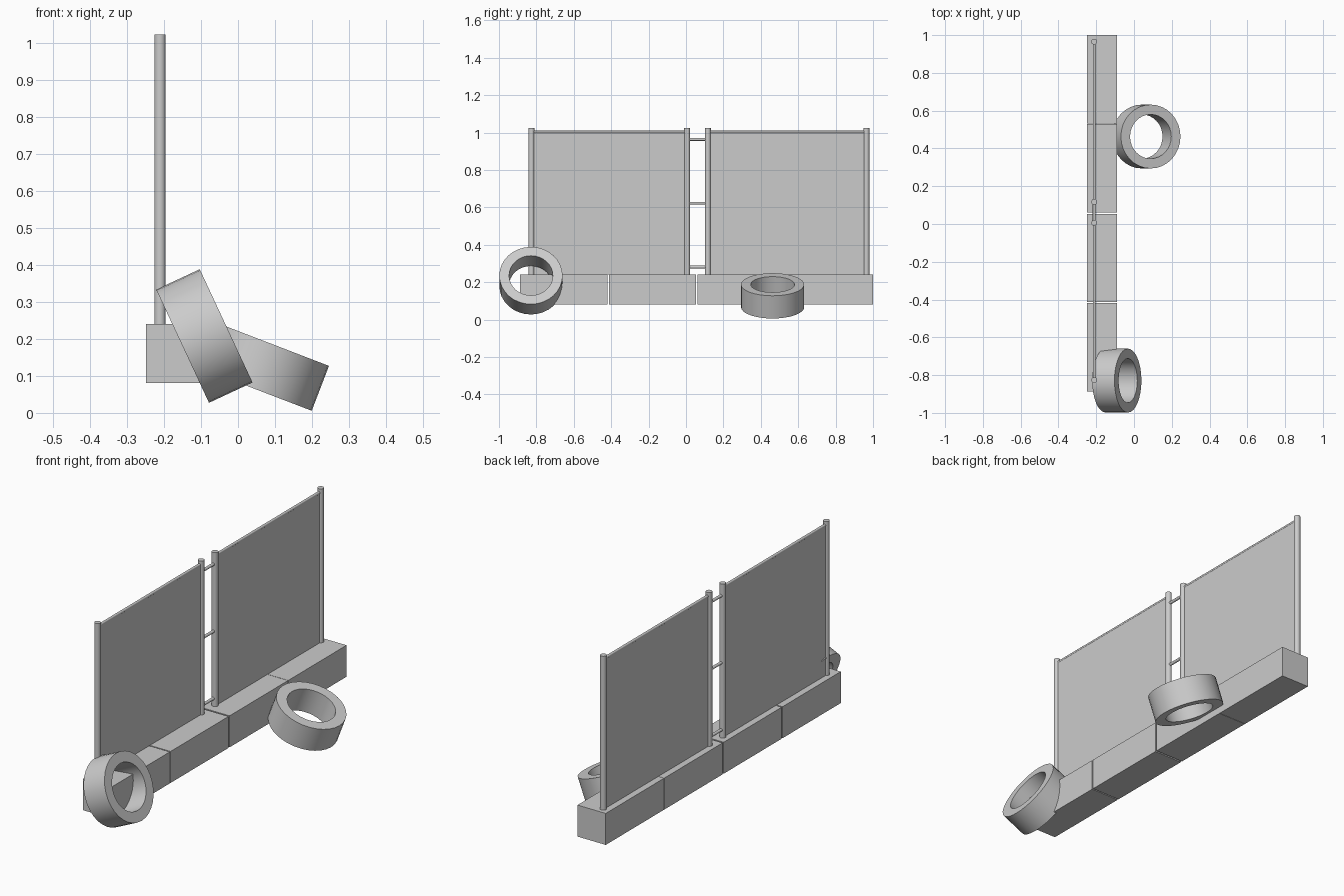
import bpy, bmesh, math
from mathutils import Vector

if "Cube" in bpy.data.objects:
    bpy.data.objects.remove(bpy.data.objects["Cube"])

FENCE_X = -0.211


def finish(name, bm, smooth=False):
    bmesh.ops.recalc_face_normals(bm, faces=bm.faces)
    mesh = bpy.data.meshes.new(name)
    bm.to_mesh(mesh)
    bm.free()
    ob = bpy.data.objects.new(name, mesh)
    bpy.context.collection.objects.link(ob)
    if smooth:
        bpy.ops.object.select_all(action='DESELECT')
        ob.select_set(True)
        bpy.context.view_layer.objects.active = ob
        bpy.ops.object.shade_smooth_by_angle(angle=math.radians(40))
    return ob


def box(name, lo, hi):
    bm = bmesh.new()
    bmesh.ops.create_cube(bm, size=1)
    lo, hi = Vector(lo), Vector(hi)
    bmesh.ops.scale(bm, vec=hi - lo, verts=bm.verts)
    bmesh.ops.translate(bm, vec=(lo + hi) / 2, verts=bm.verts)
    return finish(name, bm)


def rod(name, a, b, radius, sides=16):
    a, b = Vector(a), Vector(b)
    bm = bmesh.new()
    bmesh.ops.create_cone(bm, cap_ends=True, segments=sides, radius1=radius,
                          radius2=radius, depth=(b - a).length)
    ob = finish(name, bm, True)
    ob.location = (a + b) / 2
    ob.rotation_euler = (b - a).to_track_quat('Z', 'Y').to_euler()
    return ob


def tyre(name, centre, tilt, outer=0.169, inner=0.117, width=0.13, sides=32):
    # rectangular cross-section swept around the axle
    bm = bmesh.new()
    h = width / 2
    section = [(inner, -h), (outer, -h), (outer, h), (inner, h)]
    rings = []
    for i in range(sides):
        t = math.tau * i / sides
        rings.append([bm.verts.new((r * math.cos(t), r * math.sin(t), z))
                      for r, z in section])
    for i in range(sides):
        p, q = rings[i], rings[(i + 1) % sides]
        for k in range(4):
            n = (k + 1) % 4
            bm.faces.new((p[k], q[k], q[n], p[n]))
    ob = finish(name, bm, True)
    ob.location = centre
    ob.rotation_euler = (0, math.radians(tilt), 0)
    return ob


# Row of base blocks with narrow joints
for i, (y0, y1) in enumerate([(-0.887, -0.419), (-0.413, 0.053),
                              (0.061, 0.53), (0.532, 1.0)]):
    box(f"base_block_{i + 1}", (-0.249, y0, 0.081), (-0.09, y1, 0.241))

# Two fence bays: posts, sheet and top rail
for i, (y0, y1) in enumerate([(-0.826, 0.006), (0.117, 0.965)]):
    for side, y in (("near", y0), ("far", y1)):
        rod(f"post_{i + 1}_{side}", (FENCE_X, y, 0.235), (FENCE_X, y, 1.023), 0.0155)
    box(f"fence_panel_{i + 1}", (FENCE_X - 0.005, y0, 0.241), (FENCE_X + 0.005, y1, 1.003))
    rod(f"top_rail_{i + 1}", (FENCE_X, y0, 1.003), (FENCE_X, y1, 1.003), 0.007, 12)

# Short bars linking the bays
for i, z in enumerate((0.281, 0.622, 0.963)):
    rod(f"link_bar_{i + 1}", (FENCE_X, 0.006, z), (FENCE_X, 0.117, z), 0.0075, 12)

# Tyres leaning on the blocks
tyre("leaning_tyre", (-0.091, -0.829, 0.208), 65)
tyre("resting_tyre", (0.065, 0.463, 0.127), 21)
